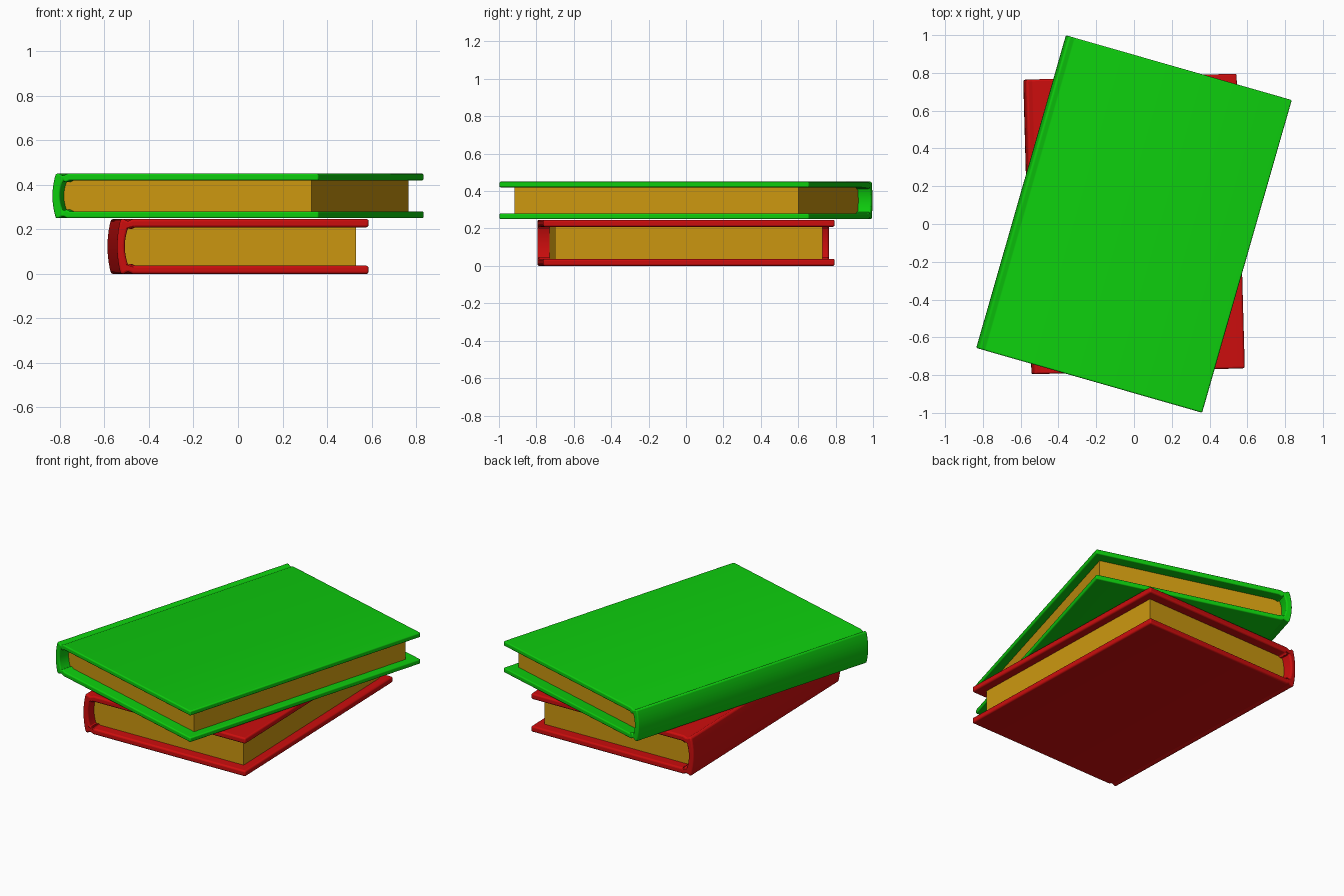
import bpy, bmesh, math

cube = bpy.data.objects.get("Cube")
if cube:
    bpy.data.objects.remove(cube)


def material(name, rgb):
    mat = bpy.data.materials.new(name)
    mat.use_nodes = True
    mat.diffuse_color = (*rgb, 1)
    mat.node_tree.nodes["Principled BSDF"].inputs["Base Color"].default_value = (*rgb, 1)
    return mat


def extrude_profile(name, profile, half_length, mat, z, angle):
    """Extrude a closed x-z outline along y, then place and turn it."""
    bm = bmesh.new()
    cap = bm.faces.new([bm.verts.new((x, -half_length, h)) for x, h in profile])
    out = bmesh.ops.extrude_face_region(bm, geom=[cap])
    verts = [v for v in out["geom"] if isinstance(v, bmesh.types.BMVert)]
    bmesh.ops.translate(bm, verts=verts, vec=(0, 2 * half_length, 0))
    bmesh.ops.recalc_face_normals(bm, faces=bm.faces)
    mesh = bpy.data.meshes.new(name)
    bm.to_mesh(mesh)
    bm.free()
    mesh.materials.append(mat)
    obj = bpy.data.objects.new(name, mesh)
    bpy.context.collection.objects.link(obj)
    obj.location.z = z
    obj.rotation_euler.z = math.radians(angle)
    bpy.ops.object.select_all(action="DESELECT")
    obj.select_set(True)
    bpy.context.view_layer.objects.active = obj
    bpy.ops.object.shade_smooth_by_angle(angle=math.radians(35))
    return obj


def spine_curve(left, bulge, half_height, steps=5):
    """Upper half of the rounded spine, from the middle to its top."""
    return [(left + bulge * (i / steps) ** 2, half_height * i / steps)
            for i in range(steps + 1)]


def mirrored(upper):
    """Close an outline whose first and last points lie on z = 0."""
    return upper + [(x, -h) for x, h in reversed(upper[1:-1])]


def book(colour, mat, z, angle, half_w, half_l, half_h, board, page_right, page_half_l, round_w):
    left, bulge, spine = -half_w, 0.016, 0.035
    inner = half_h - board
    dip = 0.008
    # Cover: rounded spine, hinge groove, flat board
    groove = [(left + a, d) for a, d in ((0.03, 0), (0.045, dip), (0.053, dip), (0.07, 0))]
    upper = spine_curve(left, bulge, half_h)
    upper += [(x, half_h - d) for x, d in groove]
    upper += [(half_w, half_h), (half_w, inner)]
    upper += [(x + 0.012, inner - d) for x, d in reversed(groove[1:])]
    upper += reversed(spine_curve(left + spine, bulge, inner))
    cover = extrude_profile(colour + "_cover", mirrored(upper), half_l, mat, z, angle)
    bevel = cover.modifiers.new("Rounded edges", "BEVEL")
    bevel.width = round_w
    bevel.segments = 3
    bevel.limit_method = "ANGLE"
    bevel.angle_limit = math.radians(40)
    bevel.use_clamp_overlap = False
    # Page block
    pages = spine_curve(left + spine - 0.002, bulge, inner + 0.002)
    pages += [(page_right, inner + 0.002), (page_right, 0)]
    extrude_profile(colour + "_book_pages", mirrored(pages), page_half_l, paper, z, angle)


paper = material("golden paper", (0.6, 0.31, 0.005))
red = material("red cover", (0.6, 0.004, 0.004))
green = material("green cover", (0.004, 0.6, 0.004))

# Lower book, then the larger one turned on top of it
book("red", red, 0.123, 1.6, 0.565, 0.78, 0.123, 0.037, 0.511, 0.715, 0.010)
book("green", green, 0.35, -16, 0.622, 0.861, 0.1, 0.03, 0.57, 0.79, 0.007)
